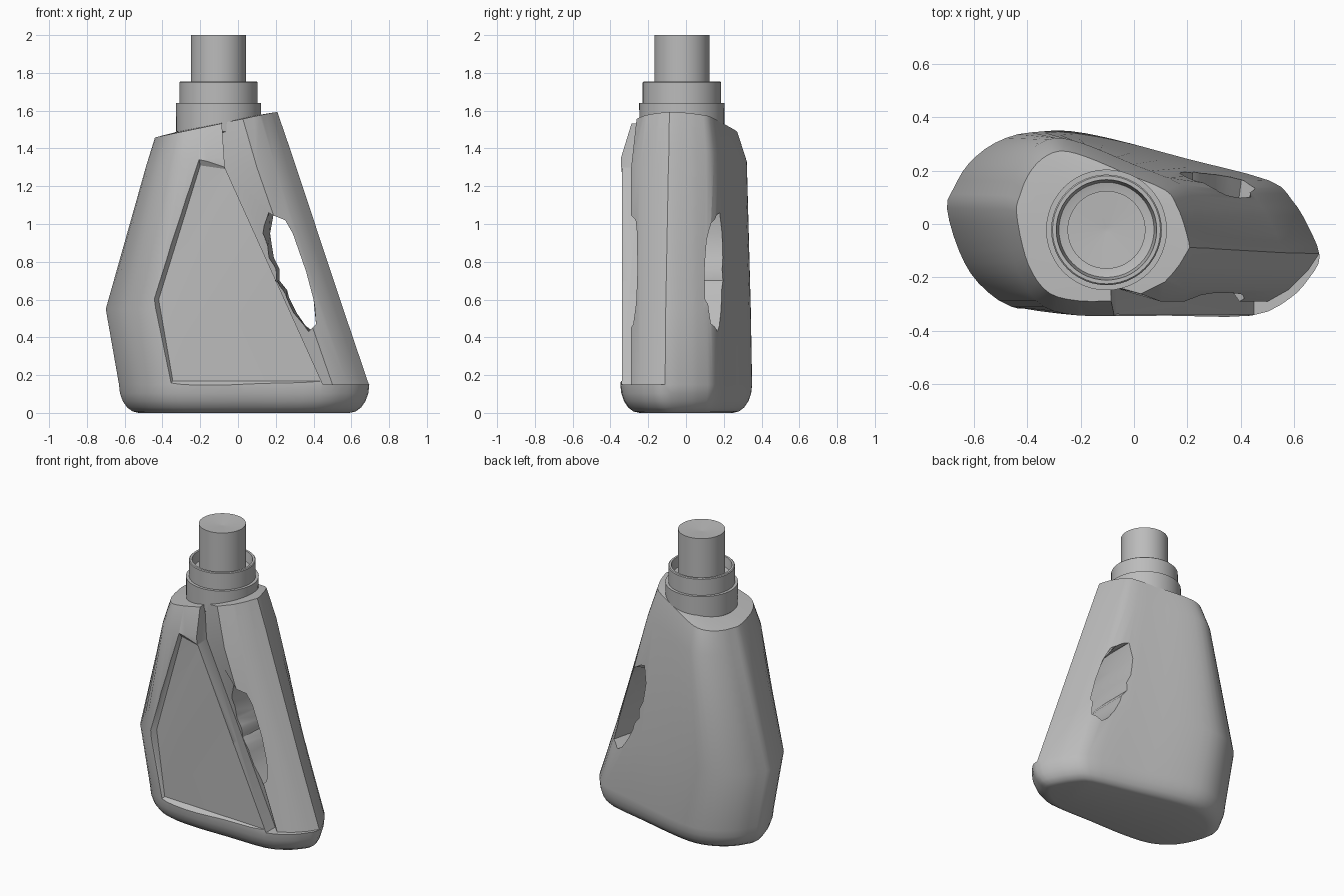
import bpy, bmesh, math
from mathutils import Vector

cube = bpy.data.objects.get("Cube")
if cube:
    bpy.data.objects.remove(cube, do_unlink=True)

grey = bpy.data.materials.new("plain grey plastic")
grey.use_nodes = True
grey.diffuse_color = (0.5, 0.5, 0.5, 1)
grey.node_tree.nodes["Principled BSDF"].inputs["Base Color"].default_value = (0.5, 0.5, 0.5, 1)


def loft(name, loops):
    """Skin a stack of equal-length loops and cap both ends."""
    bm = bmesh.new()
    rings = [[bm.verts.new(p) for p in loop] for loop in loops]
    n = len(rings[0])
    for a, b in zip(rings, rings[1:]):
        for i in range(n):
            j = (i + 1) % n
            bm.faces.new((a[i], a[j], b[j], b[i]))
    caps = [bm.faces.new(rings[0][::-1]), bm.faces.new(rings[-1])]
    bmesh.ops.triangulate(bm, faces=caps)
    bmesh.ops.recalc_face_normals(bm, faces=bm.faces)
    mesh = bpy.data.meshes.new(name)
    bm.to_mesh(mesh)
    bm.free()
    mesh.materials.append(grey)
    obj = bpy.data.objects.new(name, mesh)
    bpy.context.collection.objects.link(obj)
    return obj


def activate(obj):
    bpy.ops.object.select_all(action='DESELECT')
    obj.select_set(True)
    bpy.context.view_layer.objects.active = obj


def carve(obj, cutter):
    cutter.hide_render = True
    mod = obj.modifiers.new("cut", 'BOOLEAN')
    mod.operation = 'DIFFERENCE'
    mod.solver = 'EXACT'
    mod.object = cutter
    activate(obj)
    bpy.ops.object.modifier_apply(modifier=mod.name)
    bpy.data.objects.remove(cutter, do_unlink=True)


def smooth(obj, angle):
    activate(obj)
    bpy.ops.object.shade_smooth_by_angle(angle=math.radians(angle))


def rounded(points, steps=3):
    """Closed smooth curve through the points."""
    pts = [Vector(p) for p in points]
    out = []
    for i in range(len(pts)):
        a, b, c, d = (pts[(i + k) % len(pts)] for k in (-1, 0, 1, 2))
        for s in range(steps):
            t = s / steps
            out.append(b + (c - a) * (t / 2) + (a * 2 - b * 5 + c * 4 - d) * (t * t / 2)
                       + (b * 3 - a - c * 3 + d) * (t ** 3 / 2))
    return out


# Plan outline of the body, rounded at both ends
plan = rounded([(-.7, .06), (-.67, .14), (-.61, .23), (-.5, .31), (-.35, .35), (-.15, .325),
                (.18, .243), (.5, .163), (.59, .09), (.65, .0), (.7, -.12), (.66, -.2),
                (.58, -.28), (.43, -.343), (.1, -.343), (-.2, -.342), (-.43, -.31),
                (-.57, -.22), (-.65, -.1)])


def section(z, left, right, front=1.0, back=1.0, slope=0.0, sag=0.0):
    loop = []
    for px, py in plan:
        x = left + (px + .7) / 1.4 * (right - left)
        y = py * (front if py < 0 else back)
        loop.append((x, y, z + slope * x - sag * max(y, 0) / .28))
    return loop


# Body: rounded foot, tapering sides, sloping shoulder
rings = []
for k in range(6):
    a = k / 5 * math.pi / 2
    d = .105 * (1 - math.sin(a))
    s = 1 - d / .36
    rings.append(section(.15 * (1 - math.cos(a)), -.63 + d, .695 - d, s, s))
rings += [section(.55, -.7, .56, 1, .98),
          section(1.36, -.485, .283, 1, .92, .1),
          section(1.55, -.44, .21, .84, .78, .208, .012),
          section(1.555, -.33, .1, .5, .5, .208)]
body = loft("bottle_body", rings)

# Valley beside the front panel; the grip behind it follows the outline slightly inset
levels = [(.15, [(.45, -.24), (.5, -.29), (.58, -.245), (.65, -.175), (.7, -.1)]),
          (1.3, [(-.07, -.24), (.1, -.29), (.2, -.245), (.265, -.165), (.31, -.09)]),
          (1.75, [(-.1, -.235), (-.03, -.24), (.06, -.2), (.12, -.14), (.17, -.06)])]
carve(body, loft("grip_recess_cutter", [
    [(line[0][0], -1, z)] + [(x, y, z) for x, y in line]
    + [(1, line[-1][1], z), (1, -1, z)] for z, line in levels]))

# Finger hole, stepped along the body side and bulging into the grip at the back
hole = [(.15, .19, 1.06), (.25, .25, 1.02), (.29, .29, .95), (.36, .36, .75), (.4, .4, .6),
        (.41, .42, .47), (.37, .38, .43), (.285, .31, .53), (.25, .27, .61), (.225, .26, .65),
        (.195, .22, .7), (.19, .22, .76), (.15, .19, .82), (.145, .18, .88), (.11, .17, .95)]
bulge = [0, .08, .18, .22, .22, .15, .08] + [0] * 8
carve(body, loft("finger_hole_cutter", [[(f, -.4, z) for f, b, z in hole],
                                         [(b, 0, z) for f, b, z in hole],
                                         [(b + e, .6, z) for (f, b, z), e in zip(hole, bulge)]]))

# Front panel, sunk along its left edge and flush at the diagonal
panel = [(-.2, -.322, 1.31), (-.42, -.28, .6), (-.345, -.3, .17),
         (.46, -.341, .17), (-.06, -.338, 1.29)]
centre = Vector((-.05, 0, .55))
outer = [(centre.x + (x - centre.x) * 1.2, y - .1, centre.z + (z - centre.z) * 1.2)
         for x, y, z in panel]
carve(body, loft("panel_cutter", [outer, panel]))
smooth(body, 32)


def turned(name, profile, sides=48):
    """Turn a radius and height profile around the neck axis."""
    obj = loft(name, [[(-.103 + r * math.cos(i * math.tau / sides),
                        -.022 + r * math.sin(i * math.tau / sides), z)
                       for i in range(sides)] for r, z in profile])
    smooth(obj, 35)
    return obj


# Neck, open collar and pouring spout
turned("neck", [(.2, 1.47), (.224, 1.49), (.226, 1.64), (.15, 1.64)])
turned("collar", [(.207, 1.62), (.207, 1.75), (.202, 1.755), (.188, 1.755),
                  (.178, 1.69), (.14, 1.68)])
turned("spout", [(.146, 1.6), (.146, 2.0), (.138, 2.0), (.01, 1.985)])
